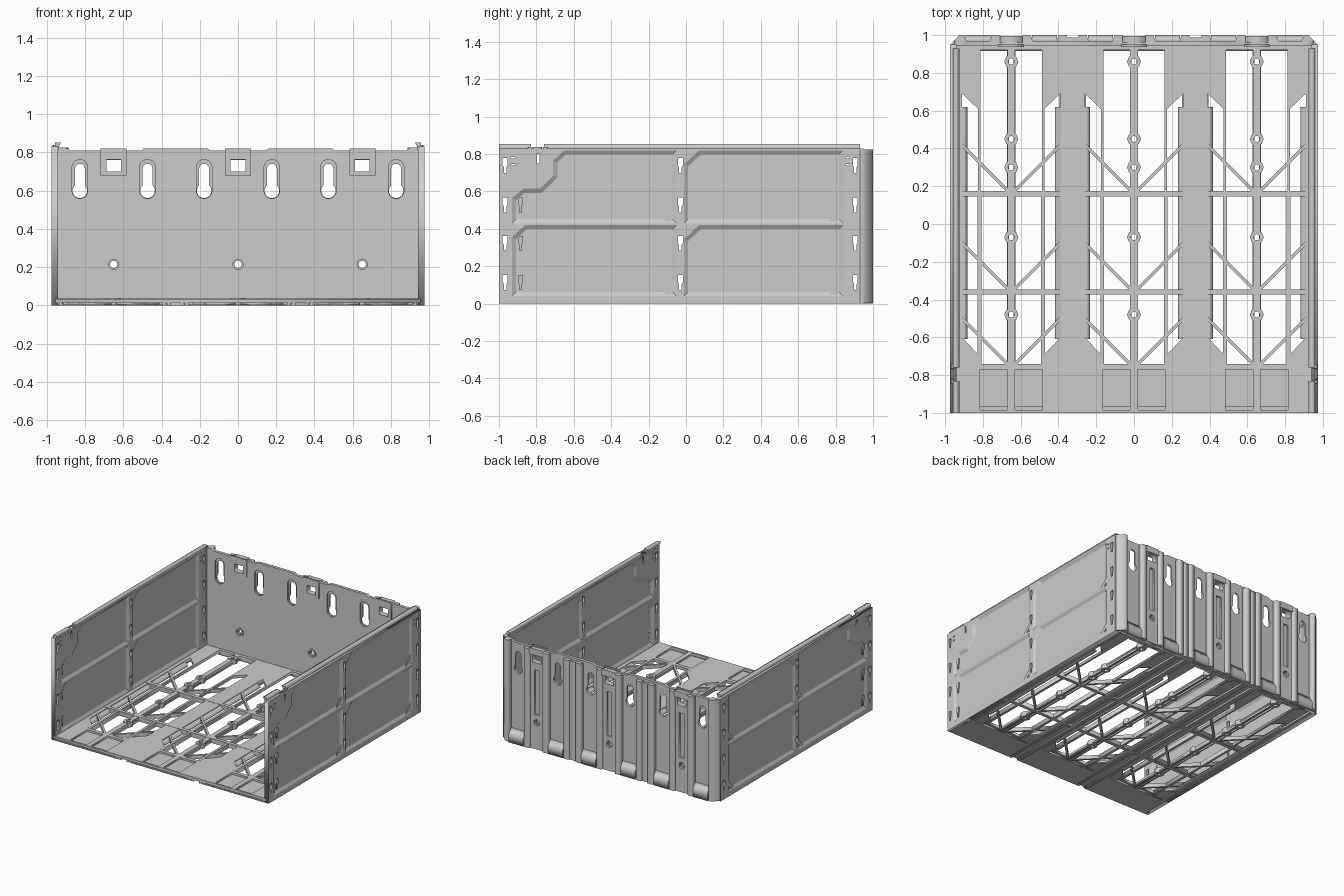
import bpy, bmesh
from math import sin, cos, pi, acos
from mathutils import Matrix

if "Cube" in bpy.data.objects:
    bpy.data.objects.remove(bpy.data.objects["Cube"])

COLS = (-0.65, 0.0, 0.65)
PLANES = {
    'XY': Matrix(((1, 0, 0, 0), (0, 1, 0, 0), (0, 0, 1, 0), (0, 0, 0, 1))),
    'XZ': Matrix(((1, 0, 0, 0), (0, 0, -1, 0), (0, 1, 0, 0), (0, 0, 0, 1))),
    'YZ': Matrix(((0, 0, 1, 0), (1, 0, 0, 0), (0, 1, 0, 0), (0, 0, 0, 1))),
}
AXIS = {'XY': (0, 0, 1), 'XZ': (0, 1, 0), 'YZ': (1, 0, 0)}


def finish(name, bm, mirror):
    me = bpy.data.meshes.new(name)
    bm.to_mesh(me)
    bm.free()
    ob = bpy.data.objects.new(name, me)
    bpy.context.collection.objects.link(ob)
    if mirror:
        ob.modifiers.new("mirror", 'MIRROR').use_mirror_merge = False
    return ob


def plate(name, plane, loops, a, b, mirror=False):
    """Extrude 2D loops (outlines and holes) from a to b along the plane's normal."""
    cu = bpy.data.curves.new(name, 'CURVE')
    cu.dimensions, cu.fill_mode, cu.extrude = '2D', 'BOTH', abs(b - a) / 2
    for pts in loops:
        sp = cu.splines.new('POLY')
        sp.points.add(len(pts) - 1)
        for p, (u, v) in zip(sp.points, pts):
            p.co = (u, v, 0, 1)
        sp.use_cyclic_u = True
    tmp = bpy.data.objects.new(name + "_tmp", cu)
    bpy.context.collection.objects.link(tmp)
    me = bpy.data.meshes.new_from_object(tmp.evaluated_get(bpy.context.evaluated_depsgraph_get()))
    bpy.data.objects.remove(tmp)
    shift = Matrix.Translation([(a + b) / 2 * k for k in AXIS[plane]])
    me.transform(shift @ PLANES[plane])
    bm = bmesh.new()
    bm.from_mesh(me)
    bpy.data.meshes.remove(me)
    bmesh.ops.remove_doubles(bm, verts=bm.verts, dist=1e-5)
    bmesh.ops.recalc_face_normals(bm, faces=bm.faces)
    return finish(name, bm, mirror)


def rect(x0, x1, y0, y1):
    return [(x0, y0), (x1, y0), (x1, y1), (x0, y1)]


def ngon(x, y, r, n=16):
    return [(x + r * cos(2 * pi * i / n), y + r * sin(2 * pi * i / n)) for i in range(n)]


def arc(x, y, r, a0, a1, n=10):
    return [(x + r * cos(a0 + (a1 - a0) * i / n), y + r * sin(a0 + (a1 - a0) * i / n)) for i in range(n + 1)]


def capsule(x, z0, z1, r):
    return arc(x, z1, r, 0, pi) + arc(x, z0, r, pi, 2 * pi)


def keyhole(x):
    w, r = 0.026, 0.038
    t = acos(w / r)
    return arc(x, 0.60, r, t, -pi - t, 18) + arc(x, 0.715, w, pi, 0)


# ---- floor: plate with openings ----
BOSS_Y = (0.86, 0.45, 0.30, -0.07, -0.48)
loops = [rect(-0.955, 0.955, -1, 0.96)]
for c in COLS:
    for s in (-1, 1):
        loops += [rect(c + s * .02, c + s * .162, -.74, .92),
                  [(c + s * .176, .61), (c + s * .26, .69), (c + s * .26, -.60), (c + s * .176, -.69)],
                  rect(c + s * .02, c + s * .165, -.985, -.77)]
    loops += [ngon(c, y, .016) for y in BOSS_Y]
plate("floor", 'XY', loops, 0.013, 0.035)

# ---- floor: lattice ribs, screw bosses, trays ----
for y in (0.16, -0.36):
    plate("floor_cross_rib", 'XY', [rect(-.955, .955, y - .014, y + .014)], 0.0, 0.037)
for c in COLS:
    for y in BOSS_Y:
        plate("screw_boss", 'XY', [ngon(c, y, .037, 8), ngon(c, y, .016)], 0.0, 0.04)
    for s in (-1, 1):
        for top in (0.42, -0.10, -0.50):
            plate("diagonal_rib", 'XY', [[(c + s * .262, top + .012), (c + s * .262, top - .012),
                  (c + s * .012, top - .262), (c + s * .012, top - .238)]], 0.004, 0.034)
        plate("rail_rib", 'XY', [rect(c + s * .158, c + s * .178, -.74, .15)], 0.0, 0.036)
        plate("front_tray", 'XY', [rect(c + s * .015, c + s * .17, -.97, -.76)], 0.004, 0.02)
        # sloping flange down the outer edge of each opening
        plate("opening_flange", 'XZ', [[(c + s * .26, .03), (c + s * .265, .0), (c + s * .232, .0),
              (c + s * .232, .006)]], -.61, .62)
        plate("underside_rib", 'XY', [rect(c + s * .022, c + s * .012, -.75, .95)], 0.0, 0.015)
    plate("floor_back_fillet", 'YZ', [[(.915, .0), (.95, .0), (.95, .04), (.935, .025)]], c - .17, c + .17)
plate("underside_band_ribs", 'XY', [rect(x - .01, x + .01, -1, .95) for x in (.265, .29, .36, .385, .925)],
      0.0, 0.015, mirror=True)
plate("underside_front_edge", 'XY', [rect(-.27, .27, -1, -.76), rect(.38, .955, -1, -.76),
      rect(-.955, -.38, -1, -.76)], 0.0, 0.006)

# ---- back wall: inner and outer sheets with keyhole slots ----
KEYS = [c + s * .177 for c in COLS for s in (-1, 1)]


def back_outline():
    top = [(-.95, .825), (-.90, .825), (-.88, .81)]
    for m in (-.325, .325):
        top += [(m - .18, .81), (m - .165, .822), (m + .165, .822), (m + .18, .81)]
    top += [(.88, .81), (.90, .825), (.95, .825)]
    return [(.95, 0), (-.95, 0)] + top


windows = [rect(c - .038, c + .038, .70, .76) for c in COLS]
screws = [ngon(c, .215, .019) for c in COLS]
plate("back_wall_inner", 'XZ', [back_outline()] + [capsule(k, .60, .722, .041) for k in KEYS]
      + windows + [ngon(c, .215, .03) for c in COLS], .945, .957)
plate("back_wall_outer", 'XZ', [back_outline()] + [keyhole(k) for k in KEYS] + windows + screws, .957, .969)

# ---- back wall: outside ridges, channel feet, clips ----
ridges = []
for c in COLS:
    ridges += [(c - .115, c - .05), (c + .05, c + .115)]
for m in (-.325, .325):
    ridges += [(m - .085, m - .02), (m + .02, m + .085)]
for x0, x1 in ridges:
    plate("back_ridge", 'XY', [[(x0, .967), (x1, .967), (x1 - .012, 1), (x0 + .012, 1)]], 0, .805)
for m in (-.325, .325):
    plate("back_ridge_web", 'XY', [rect(m - .03, m + .03, .967, .988)], 0, .80)
plate("corner_post", 'XY', [[(.885, .967), (.94, .967), (.94, .93), (.975, .93), (.975, .945), (.925, 1), (.90, 1)]],
      0.004, .825, mirror=True)
for k in KEYS:
    plate("channel_foot", 'YZ', [[(.965, 0), (1, 0), (1, .06), (.965, .115)]], k - .066, k + .066)
for c in COLS:
    plate("centre_channel", 'XZ', [rect(c - .055, c + .055, 0, .80), rect(c - .022, c + .022, .28, .64),
          ngon(c, .215, .026), rect(c - .038, c + .038, .70, .76)], .967, .984)
    plate("clip_frame", 'XZ', [rect(c - .068, c + .068, .68, .82), rect(c - .038, c + .038, .70, .762)], .937, .95)
    plate("clip_bar", 'XZ', [rect(c - .06, c + .06, .765, .815)], .96, .995)
    plate("wall_screw_ring", 'XZ', [ngon(c, .215, .038, 20), ngon(c, .215, .027, 20)], .938, .95)

# ---- side walls: frame with four panel openings and slots ----
panels = [
    [(.84, .43), (.84, .82), (.07, .82), (-.01, .745), (-.01, .43)],
    [(-.05, .43), (-.05, .82), (-.65, .82), (-.71, .765), (-.71, .685), (-.78, .615), (-.87, .615), (-.93, .565),
     (-.93, .43)],
    [(-.05, .04), (-.05, .42), (-.86, .42), (-.93, .355), (-.93, .04)],
    [(.84, .04), (.84, .42), (.07, .42), (-.01, .345), (-.01, .04)],
]


def hook_slot(y, z):
    return [(y - .007, z - .042), (y + .007, z - .042), (y + .007, z - .01), (y + .013, z), (y + .013, z + .038),
            (y - .013, z + .038), (y - .013, z), (y - .007, z - .01)]


SLOT_Z = (.74, .53, .325, .115)
slots = [hook_slot(y, z) for y in (-.967, -.03, .905) for z in SLOT_Z]
slots += [rect(-.797, -.783, .75, .81)]
slots += [rect(y - .01, y + .01, z, z + .008) for y in (-.925, .865) for z in (.74, .775)]
plate("side_wall_frame", 'YZ', [rect(-1, .95, 0, .83)] + panels + slots, .94, .975, mirror=True)

# ---- side walls: recessed panels with sloped rims, on both faces ----
for poly in panels:
    for x, out in ((.975, 1), (.94, -1)):
        bm = bmesh.new()
        f = bm.faces.new([bm.verts.new((x, y, z)) for y, z in poly])
        f.normal_update()
        if f.normal.x * out < 0:
            f.normal_flip()
        bmesh.ops.inset_individual(bm, faces=[f], thickness=.022, depth=-.013, use_even_offset=True)
        finish("side_panel", bm, True)
    y1, z0 = poly[0] if poly[0][0] > .5 else (-.05, poly[0][1])
    plate("panel_gusset", 'YZ', [[(y1 - .085, z0), (y1 - .045, z0), (y1, z0 + .045), (y1, z0 + .085)]],
          .955, .97, mirror=True)
plate("hook_pads", 'YZ', [hook_slot(-.885, z) for z in SLOT_Z[1:]], .95, .972, mirror=True)

# ---- side walls: top lip and latch ----
for y0, y1 in ((-1, -.83), (-.76, .93)):
    plate("top_lip", 'XZ', [[(.958, .82), (.958, .853), (.924, .853), (.935, .835), (.94, .81)]],
          y0, y1, mirror=True)
plate("side_latch", 'XY', [rect(.945, .968, -.845, -.825), rect(.945, .968, -.765, -.74),
      rect(.958, .97, -.82, -.77)], .80, .838, mirror=True)
